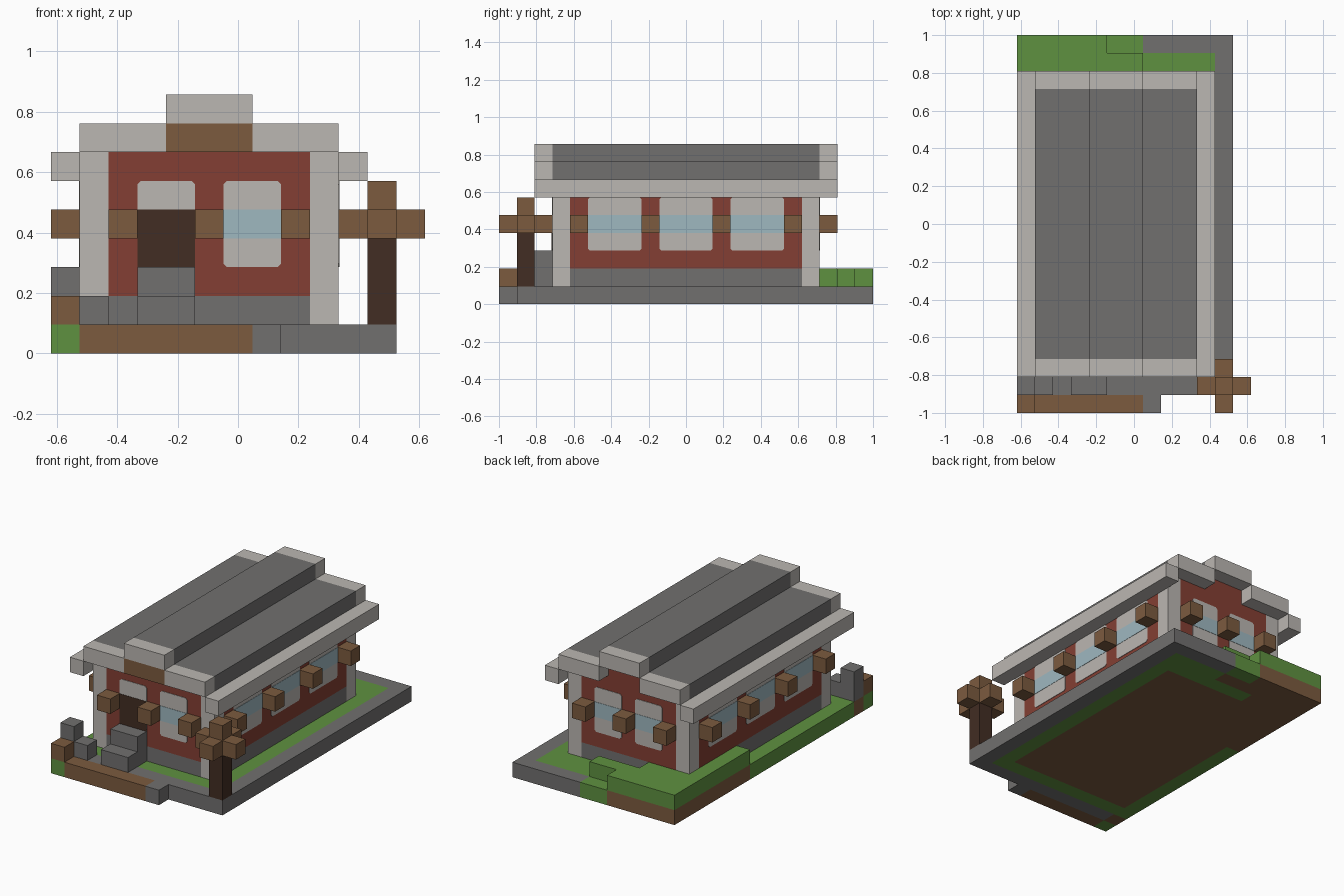
import bpy
import bmesh
from mathutils import Vector

if "Cube" in bpy.data.objects:
    bpy.data.objects.remove(bpy.data.objects["Cube"], do_unlink=True)

# Block size: the plot is 13 blocks wide and 21 long
U = 2 / 21
ORIGIN = Vector((-6.5 * U, -10.5 * U, 0))


def material(name, hex_code):
    def linear(c):
        return c / 12.92 if c <= 0.04045 else ((c + 0.055) / 1.055) ** 2.4
    rgb = [linear(int(hex_code[i:i + 2], 16) / 255) for i in range(0, 6, 2)]
    m = bpy.data.materials.new(name)
    m.use_nodes = True
    m.diffuse_color = (*rgb, 1)
    m.node_tree.nodes["Principled BSDF"].inputs["Base Color"].default_value = (*rgb, 1)
    return m


STONE = material("grey stone", "71706F")
PALE = material("pale stone", "BBB7B2")
BRICK = material("red brick", "843F33")
WOOD = material("brown wood", "7C5B3F")
DARK = material("dark wood", "422D23")
GRASS = material("green grass", "5F9140")
GLASS = material("blue glass", "9FB8C0")


def finish(name, bm, mat):
    bmesh.ops.recalc_face_normals(bm, faces=bm.faces)
    mesh = bpy.data.meshes.new(name)
    bm.to_mesh(mesh)
    bm.free()
    mesh.materials.append(mat)
    ob = bpy.data.objects.new(name, mesh)
    bpy.context.collection.objects.link(ob)
    return ob


def boxes(name, mat, *spans):
    """Join boxes given as (x0, x1, y0, y1, z0, z1) in block units."""
    bm = bmesh.new()
    for x0, x1, y0, y1, z0, z1 in spans:
        low, high = Vector((x0, y0, z0)), Vector((x1, y1, z1))
        made = bmesh.ops.create_cube(bm, size=1)["verts"]
        for v in made:
            v.co = ORIGIN + U * ((low + high) / 2 + v.co * (high - low))
    return finish(name, bm, mat)


def panel(name, mat, side, a0, a1, z0, z1, lift, cut=0.0):
    """Thin plate with clipped corners on one outer wall."""
    bm = bmesh.new()
    outline = []
    for a, z, da, dz in ((a0, z0, 1, 1), (a1, z0, -1, 1), (a1, z1, -1, -1), (a0, z1, 1, -1)):
        pair = [(a, z + dz * cut), (a + da * cut, z)] if cut else [(a, z)]
        outline += pair if da == dz else pair[::-1]
    along_x = side in ("front", "back")
    wall = {"front": 3, "back": 18, "left": 10, "right": 1}[side]
    out = 1 if side in ("back", "left") else -1

    def place(a, z, depth):
        d = wall + out * depth
        return ORIGIN + U * Vector((a, d, z) if along_x else (d, a, z))
    inner = [bm.verts.new(place(a, z, -0.01)) for a, z in outline]
    outer = [bm.verts.new(place(a, z, lift)) for a, z in outline]
    bm.faces.new(inner)
    bm.faces.new(outer)
    for i in range(len(outline)):
        j = (i + 1) % len(outline)
        bm.faces.new((inner[i], inner[j], outer[j], outer[i]))
    return finish(name, bm, mat)


def window(side, a0, a1):
    panel(side + "_window_frame", PALE, side, a0, a1, 3, 6, 0.03, 0.12)
    panel(side + "_window_glass", GLASS, side, a0, a1, 4, 5, 0.05)


# Ground layer
boxes("soil", WOOD, (1, 7, 0, 1, 0, 1), (0, 1, 1, 2, 0, 1), (1, 10, 3, 18, 0, 1),
      (0, 1, 13, 21, 0, 1), (1, 4, 18, 19, 0, 1), (1, 7, 19, 20, 0, 1),
      (1, 5, 20, 21, 0, 1))
boxes("lawn", GRASS, (0, 1, 0, 1, 0, 1), (0, 1, 2, 13, 0, 1), (1, 11, 2, 3, 0, 1),
      (10, 11, 3, 18, 0, 1), (4, 11, 18, 19, 0, 1), (7, 11, 19, 20, 0, 1),
      (5, 7, 20, 21, 0, 1))
boxes("paving", STONE, (7, 8, 0, 1, 0, 1), (1, 12, 1, 2, 0, 1),
      (11, 12, 2, 21, 0, 1), (7, 11, 20, 21, 0, 1))
boxes("raised_lawn", GRASS, (0, 1, 13, 21, 1, 2), (1, 4, 18, 19, 1, 2),
      (1, 7, 19, 20, 1, 2), (1, 5, 20, 21, 1, 2))

# Front steps and garden blocks
boxes("front_steps", STONE, (3, 5, 1, 2, 1, 2), (3, 5, 2, 3, 1, 3))
boxes("garden_stones", STONE, (0, 1, 1, 2, 1, 3), (1, 2, 1, 2, 1, 2))
boxes("garden_crate", WOOD, (0, 1, 0, 1, 1, 2))

# House body
boxes("foundation", STONE, (2, 9, 3, 18, 1, 2), (1, 2, 4, 17, 1, 2), (9, 10, 4, 17, 1, 2))
boxes("walls", BRICK, (2, 9, 3, 18, 2, 7), (1, 2, 4, 17, 2, 7), (9, 10, 4, 17, 2, 7),
      (4, 7, 3, 18, 7, 8))
boxes("corner_pillars", PALE,
      *[(x, x + 1, y, y + 1, 1, 7) for x in (1, 9) for y in (3, 17)])

# Stepped roof with pale rims
tiers = ((1, 4, 7), (7, 10, 7), (4, 7, 8))
boxes("roof", STONE, *[(a, b, 3, 18, z, z + 1) for a, b, z in tiers])
boxes("roof_rims", PALE, *[(a, b, y, y + 1, z, z + 1) for a, b, z in tiers for y in (2, 18)])
boxes("eaves", PALE, *[(x, x + 1, 2, 19, 6, 7) for x in (0, 10)])
boxes("gable_sign", WOOD, (4, 7, 2, 3, 7, 8))

# Windows and door
for side in ("left", "right"):
    for start in (5, 9, 13):
        window(side, start, start + 3)
for start in (3, 6):
    window("back", start, start + 2)
window("front", 6, 8)
panel("door_frame", PALE, "front", 3, 5, 2, 6, 0.03, 0.12)
panel("door", DARK, "front", 3, 5, 2, 5, 0.05)

# Wooden blocks between the windows
boxes("end_wall_blocks", WOOD,
      *[(x, x + 1, y, y + 1, 4, 5) for x in (2, 5, 8) for y in (2, 18)])
boxes("side_wall_blocks", WOOD,
      *[(x, x + 1, y, y + 1, 4, 5) for x in (0, 10) for y in (4, 8, 12, 16)])

# Corner post with a cross-shaped head
boxes("post", DARK, (11, 12, 1, 2, 1, 4))
boxes("post_head", WOOD, (11, 12, 1, 2, 4, 6), (10, 11, 1, 2, 4, 5), (12, 13, 1, 2, 4, 5),
      (11, 12, 0, 1, 4, 5), (11, 12, 2, 3, 4, 5))
